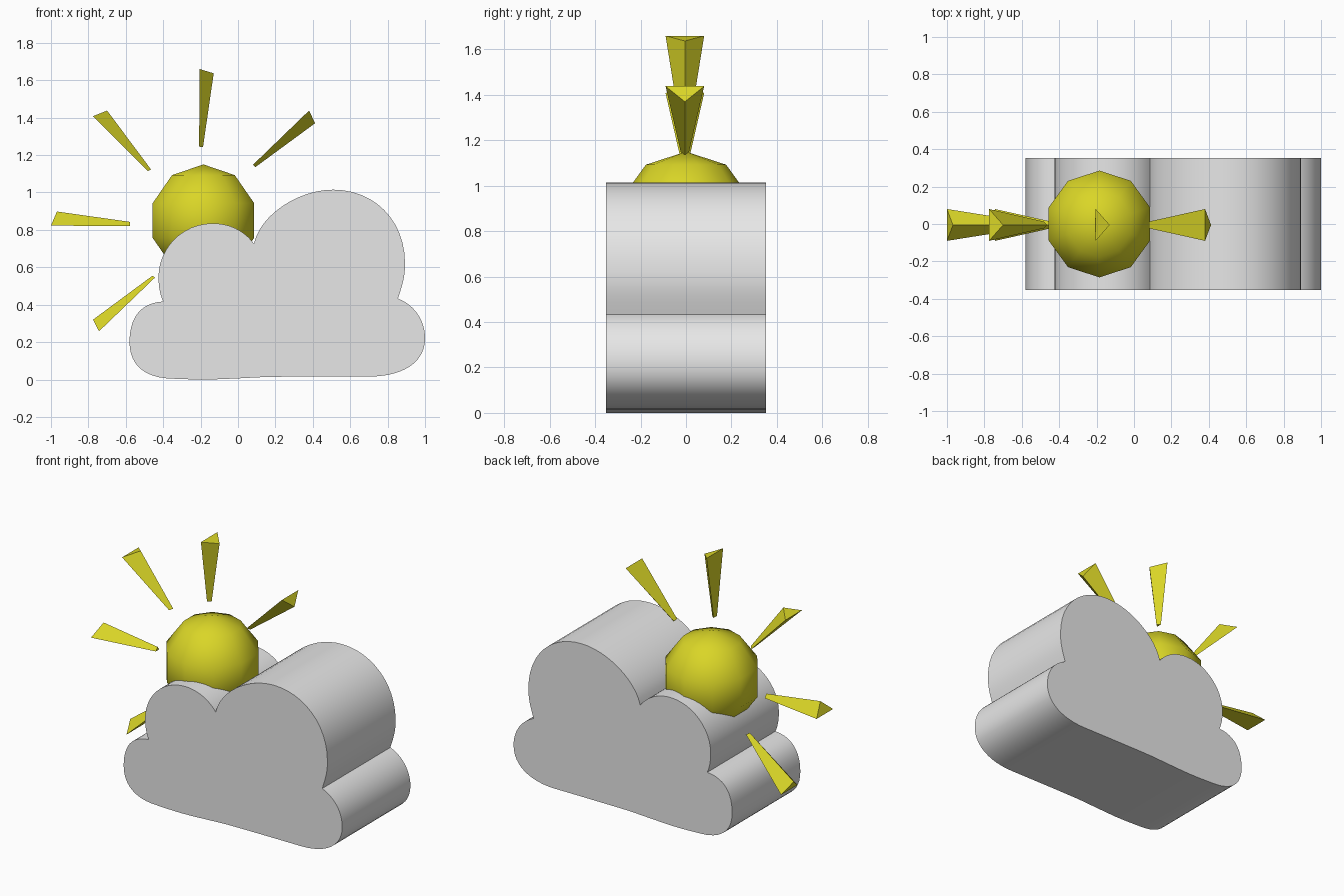
import bpy, bmesh, math
from mathutils import Vector
from mathutils.geometry import interpolate_bezier

if "Cube" in bpy.data.objects:
    bpy.data.objects.remove(bpy.data.objects["Cube"])


def material(name, rgb):
    m = bpy.data.materials.new(name)
    m.diffuse_color = (*rgb, 1)
    m.use_nodes = True
    m.node_tree.nodes["Principled BSDF"].inputs["Base Color"].default_value = m.diffuse_color
    return m


def add_object(name, bm, mat):
    bmesh.ops.recalc_face_normals(bm, faces=bm.faces)
    mesh = bpy.data.meshes.new(name)
    bm.to_mesh(mesh)
    bm.free()
    mesh.materials.append(mat)
    ob = bpy.data.objects.new(name, mesh)
    bpy.context.collection.objects.link(ob)
    return ob


def smooth(ob, degrees):
    bpy.ops.object.select_all(action='DESELECT')
    ob.select_set(True)
    bpy.context.view_layer.objects.active = ob
    bpy.ops.object.shade_smooth_by_angle(angle=math.radians(degrees))


grey = material("cloud_grey", (0.8, 0.8, 0.8))
yellow = material("sun_yellow", (0.7, 0.67, 0.02))

# Cloud: curved front outline (handle, handle, end), extruded through y
start = (-0.58, 0.20)
arcs = [
    ((-0.58, 0.07), (-0.49, 0.01), (-0.36, 0.005)),    # lower left corner
    ((-0.25, 0.0), (-0.20, 0.0), (-0.15, 0.0)),        # base
    ((0.0, 0.005), (0.10, 0.012), (0.16, 0.014)),
    ((0.30, 0.016), (0.50, 0.016), (0.70, 0.016)),
    ((0.88, 0.016), (1.0, 0.09), (1.0, 0.22)),         # right puff
    ((1.0, 0.32), (0.94, 0.40), (0.855, 0.433)),
    ((0.88, 0.51), (0.893, 0.55), (0.893, 0.62)),      # large puff
    ((0.893, 0.86), (0.72, 1.015), (0.51, 1.015)),
    ((0.32, 1.015), (0.12, 0.88), (0.085, 0.727)),
    ((0.03, 0.80), (-0.05, 0.835), (-0.135, 0.835)),   # small puff
    ((-0.30, 0.835), (-0.425, 0.70), (-0.425, 0.55)),
    ((-0.425, 0.49), (-0.415, 0.45), (-0.40, 0.417)),
    ((-0.53, 0.41), (-0.58, 0.32), (-0.58, 0.20)),     # left puff
]
outline = []
for h1, h2, end in arcs:
    pts = interpolate_bezier(Vector(start), Vector(h1), Vector(h2), Vector(end), 13)
    outline += pts[:-1]
    start = end

bm = bmesh.new()
face = bm.faces.new([bm.verts.new((p[0], -0.352, p[1])) for p in outline])
ext = bmesh.ops.extrude_face_region(bm, geom=[face], use_keep_orig=True)
bmesh.ops.translate(bm, vec=(0, 0.704, 0),
                    verts=[g for g in ext["geom"] if isinstance(g, bmesh.types.BMVert)])
smooth(add_object("cloud", bm, grey), 30)

# Sun: coarse ball with smooth shading
bm = bmesh.new()
bmesh.ops.create_uvsphere(bm, u_segments=10, v_segments=5, radius=0.3)
bmesh.ops.translate(bm, vec=(-0.185, 0, 0.85), verts=bm.verts)
smooth(add_object("sun", bm, yellow), 60)

# Rays: flat triangular spikes, (edge, ridge) at the inner end then the outer end
rays = {
    "ray_top": ((-0.208, 1.245), (-0.187, 1.243), (-0.205, 1.66), (-0.13, 1.637)),
    "ray_upper_right": ((0.08, 1.148), (0.092, 1.135), (0.38, 1.438), (0.412, 1.37)),
    "ray_upper_left": ((-0.482, 1.115), (-0.465, 1.123), (-0.775, 1.408), (-0.70, 1.438)),
    "ray_left": ((-0.578, 0.82), (-0.578, 0.843), (-1.0, 0.823), (-0.968, 0.898)),
    "ray_lower_left": ((-0.444, 0.545), (-0.457, 0.555), (-0.743, 0.258), (-0.775, 0.32)),
}


def triangle(bm, edge, ridge, half):
    return [bm.verts.new((edge[0], -half - 0.005, edge[1])),
            bm.verts.new((edge[0], half - 0.005, edge[1])),
            bm.verts.new((ridge[0], -0.005, ridge[1]))]


for name, (e0, r0, e1, r1) in rays.items():
    bm = bmesh.new()
    a = triangle(bm, e0, r0, 0.018)
    b = triangle(bm, e1, r1, 0.085)
    bm.faces.new(a)
    bm.faces.new(b)
    for i in range(3):
        j = (i + 1) % 3
        bm.faces.new((a[i], a[j], b[j], b[i]))
    add_object(name, bm, yellow)
